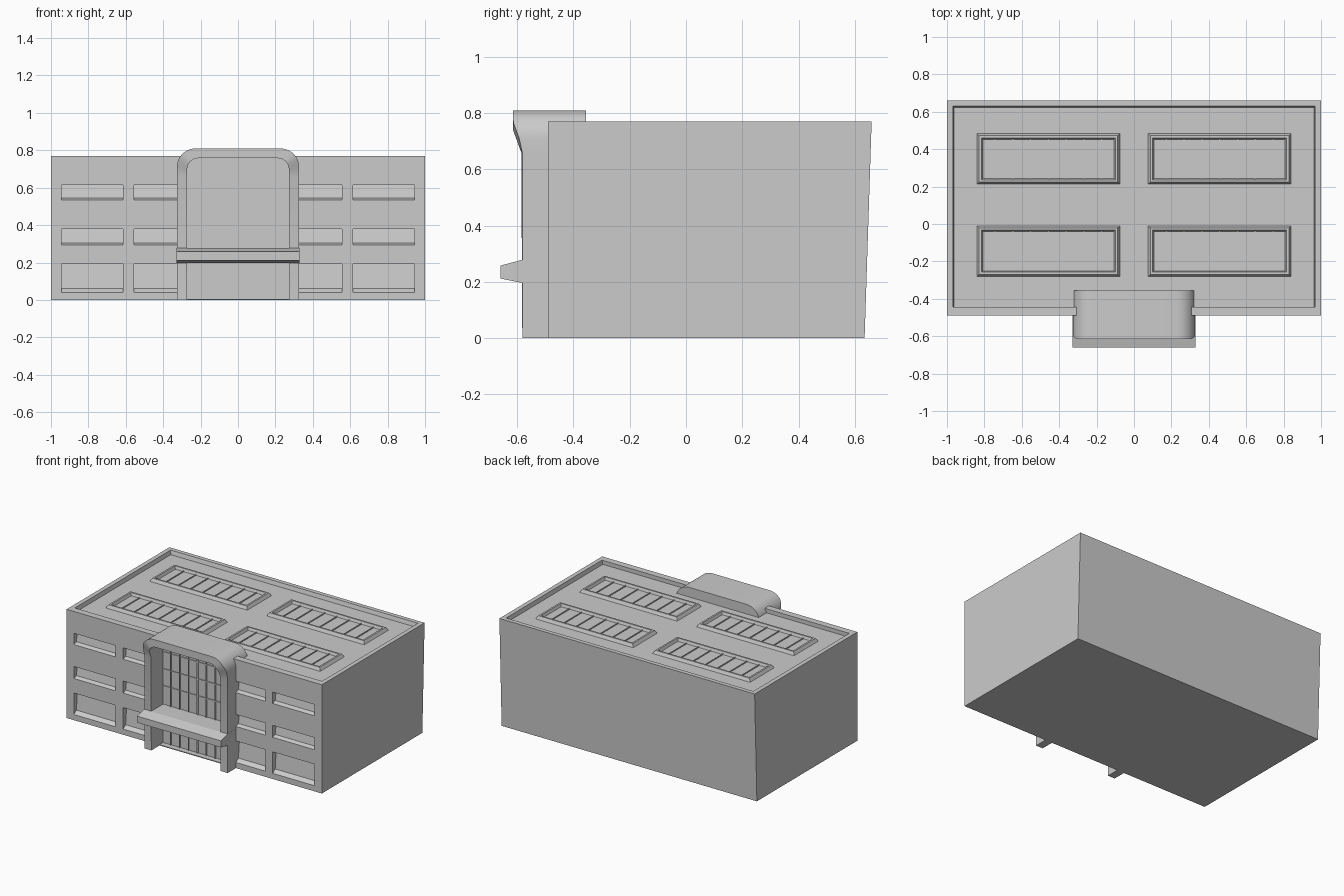
import bpy, bmesh, math

if "Cube" in bpy.data.objects:
    bpy.data.objects.remove(bpy.data.objects["Cube"])

def make(name, bm):
    bmesh.ops.recalc_face_normals(bm, faces=bm.faces)
    me = bpy.data.meshes.new(name)
    bm.to_mesh(me)
    bm.free()
    ob = bpy.data.objects.new(name, me)
    bpy.context.collection.objects.link(ob)
    return ob

def loft(bm, rings, caps=True):
    """Skin closed rings of points; optionally cap both ends."""
    vs = [[bm.verts.new(p) for p in r] for r in rings]
    n = len(vs[0])
    for a, b in zip(vs, vs[1:]):
        for i in range(n):
            j = (i + 1) % n
            bm.faces.new((a[i], a[j], b[j], b[i]))
    if caps:
        bm.faces.new(vs[0])
        bm.faces.new(vs[-1])

def rect(x0, x1, y0, y1, z):
    return [(x0, y0, z), (x1, y0, z), (x1, y1, z), (x0, y1, z)]

def box(bm, x0, x1, y0, y1, z0, z1):
    loft(bm, [rect(x0, x1, y0, y1, z0), rect(x0, x1, y0, y1, z1)])

FRONT, GLASS, ROOF = -0.49, -0.45, 0.742

# Main block with a slightly leaning back wall
bm = bmesh.new()
loft(bm, [rect(-1, 1, FRONT, 0.635, 0), rect(-1, 1, FRONT, 0.66, 0.77)])
body = make("building_body", bm)

# Cutter: sunken roof, entrance recess and window recesses
bm = bmesh.new()
loft(bm, [rect(-0.962, 0.962, -0.443, 0.622, ROOF),
          rect(-0.976, 0.976, -0.443, 0.638, 0.80)])
box(bm, -0.29, 0.29, -0.6, GLASS, 0.006, 0.765)
for s in (-1, 1):
    for a, b in ((0.615, 0.943), (0.32, 0.557)):
        x0, x1 = sorted((s * a, s * b))
        for z0, z1, rise in ((0.535, 0.615, 0.01), (0.295, 0.38, 0.01), (0.04, 0.192, 0.02)):
            prof = [(-0.6, z0), (FRONT, z0), (-0.462, z0 + rise), (GLASS, z1), (-0.6, z1)]
            loft(bm, [[(x, y, z) for y, z in prof] for x in (x0, x1)])
cutter = make("recess_cutter", bm)
cutter.hide_render = True
mod = body.modifiers.new("recesses", 'BOOLEAN')
mod.operation, mod.solver, mod.object = 'DIFFERENCE', 'EXACT', cutter
bpy.context.view_layer.objects.active = body
bpy.ops.object.modifier_apply(modifier=mod.name)
bpy.data.objects.remove(cutter)

# Entrance portal: rounded arch frame with a flared upper lip
def arch(w, top, r, n=8):
    right = [(w, 0.0)] + [(w - r + r * math.cos(t), top - r + r * math.sin(t))
                          for t in (i * math.pi / 2 / n for i in range(n + 1))]
    right.insert(1, (w, 0.66))
    return right + [(-x, z) for x, z in reversed(right)]

def lip(z):
    return -0.582 - 0.033 * min(1, max(0, (z - 0.68) / 0.09))

outer, inner = arch(0.327, 0.81, 0.1), arch(0.272, 0.758, 0.06)
bm = bmesh.new()
sections = []
for (xo, zo), (xi, zi) in zip(outer, inner):
    sections.append([(xo, lip(zo), zo), (xi, lip(zi + 0.03), zi),
                     (xi, GLASS, zi), (xo, GLASS, zo)])
loft(bm, sections)
portal = make("entrance_portal", bm)

# Hood running back over the roof
bm = bmesh.new()
cap = [p for p in outer if p[1] > 0.7]
loft(bm, [[(x, y, z) for x, z in cap] for y in (GLASS - 0.002, -0.355)])
hood = make("portal_hood", bm)

# Entrance canopy, tapered to its front edge
bm = bmesh.new()
prof = [(-0.45, 0.197), (-0.585, 0.197), (-0.66, 0.212), (-0.66, 0.258), (-0.585, 0.278), (-0.45, 0.278)]
loft(bm, [[(x, y, z) for y, z in prof] for x in (-0.328, 0.328)])
make("entrance_canopy", bm)

# Glazing bars of the entrance
bm = bmesh.new()
for x in (-0.21, -0.14, -0.07, 0, 0.07, 0.14, 0.21):
    t = 0.006 if x == 0 else 0.003
    box(bm, x - t, x + t, GLASS - 0.008, GLASS + 0.01, 0.005, 0.757)
for z in (0.41, 0.53, 0.65):
    box(bm, -0.272, 0.272, GLASS - 0.006, GLASS + 0.01, z - 0.003, z + 0.003)
make("entrance_glazing_bars", bm)

# Roof skylights: raised sloping frames with sunken glass and bars
for sx, side in ((-1, "left"), (1, "right")):
    for cy, row in ((0.348, "back"), (-0.145, "front")):
        cx = sx * 0.458
        def ring(hx, hy, z):
            return rect(cx - hx, cx + hx, cy - hy, cy + hy, z)
        bm = bmesh.new()
        loft(bm, [ring(0.382, 0.135, ROOF - 0.01), ring(0.382, 0.135, ROOF),
                  ring(0.37, 0.124, 0.764), ring(0.358, 0.112, 0.764),
                  ring(0.35, 0.105, ROOF + 0.003)])
        for i in range(-3, 4):
            x = cx + i * 0.095
            box(bm, x - 0.003, x + 0.003, cy - 0.107, cy + 0.107, ROOF, ROOF + 0.009)
        make(f"skylight_{row}_{side}", bm)

# Smooth the rounded corners only
for ob in (portal, hood):
    bpy.ops.object.select_all(action='DESELECT')
    ob.select_set(True)
    bpy.context.view_layer.objects.active = ob
    bpy.ops.object.shade_smooth_by_angle(angle=math.radians(30))
